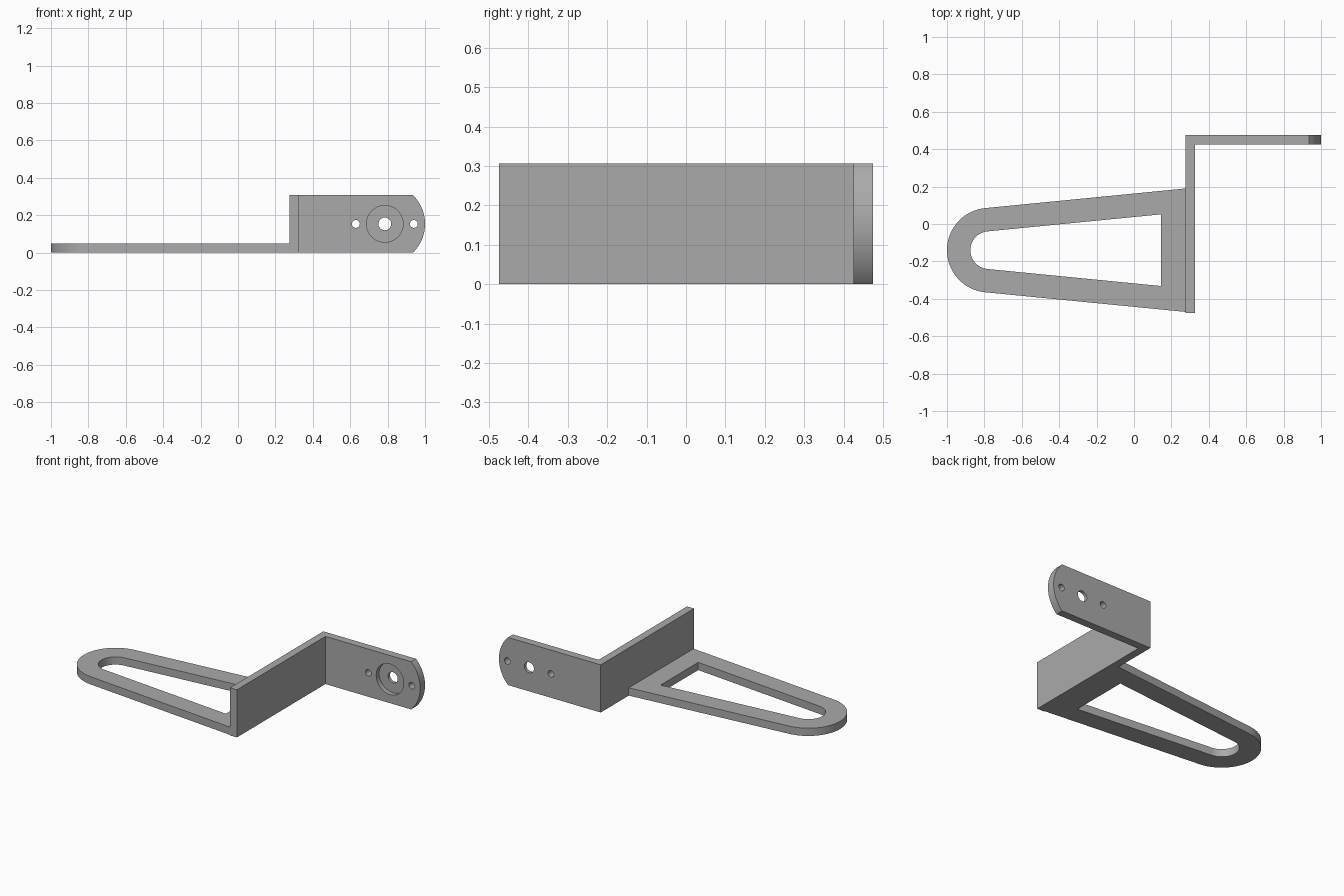
import bpy, bmesh
from math import sin, cos, pi, atan, asin
from mathutils import Vector

cube = bpy.data.objects.get("Cube")
if cube:
    bpy.data.objects.remove(cube, do_unlink=True)

HEIGHT = 0.307       # wall and mounting plate
THICK = 0.05         # sheet thickness
WALL_X = 0.275       # outer face of the wall
HALF_Y = 0.475
MID_Z = HEIGHT / 2

metal = bpy.data.materials.new("plain grey")
metal.use_nodes = True
grey = (0.4, 0.4, 0.4, 1)
metal.diffuse_color = grey
metal.node_tree.nodes["Principled BSDF"].inputs["Base Color"].default_value = grey


def arc(cx, cy, r, start, end, n=40):
    return [(cx + r * cos(start + (end - start) * i / n),
             cy + r * sin(start + (end - start) * i / n)) for i in range(n + 1)]


def circle(cx, cy, r):
    return arc(cx, cy, r, 0, 2 * pi, 48)[:-1]


def prism(name, outline, low, high, upright=False):
    """Extrude an outline along z, or along y when upright (outline in x, z)."""
    place = (lambda a, b, h: (a, h, b)) if upright else (lambda a, b, h: (a, b, h))
    bm = bmesh.new()
    face = bm.faces.new([bm.verts.new(place(a, b, low)) for a, b in outline])
    top = bmesh.ops.extrude_face_region(bm, geom=[face])["geom"]
    moved = [v for v in top if isinstance(v, bmesh.types.BMVert)]
    bmesh.ops.translate(bm, verts=moved, vec=Vector(place(0, 0, high - low)))
    bmesh.ops.recalc_face_normals(bm, faces=bm.faces)
    mesh = bpy.data.meshes.new(name)
    bm.to_mesh(mesh)
    bm.free()
    mesh.materials.append(metal)
    obj = bpy.data.objects.new(name, mesh)
    bpy.context.collection.objects.link(obj)
    return obj


def cut(obj, cutter):
    cutter.hide_render = True
    mod = obj.modifiers.new("cut", "BOOLEAN")
    mod.operation, mod.solver, mod.object = "DIFFERENCE", "EXACT", cutter
    bpy.context.view_layer.objects.active = obj
    bpy.ops.object.modifier_apply(modifier=mod.name)
    bpy.data.objects.remove(cutter, do_unlink=True)


def finish(obj):
    bpy.ops.object.select_all(action="DESELECT")
    obj.select_set(True)
    bpy.context.view_layer.objects.active = obj
    bpy.ops.object.shade_smooth_by_angle(angle=pi / 6)


# Tapered loop arm: round nose with straight sides widening to the wall
NOSE_X, NOSE_Y = -0.774, -0.14
SLOPE = atan(0.098)


def loop(radius, end_x):
    nose = arc(NOSE_X, NOSE_Y, radius, pi / 2 + SLOPE, 3 * pi / 2 - SLOPE)
    x, y = nose[0]
    half = y - NOSE_Y + (end_x - x) * 0.098
    return [(end_x, NOSE_Y + half)] + nose + [(end_x, NOSE_Y - half)]


arm = prism("loop_arm", loop(0.226, WALL_X), 0, THICK)
cut(arm, prism("arm_opening", loop(0.101, 0.145), -THICK, 2 * THICK))

# Upright wall
x0, x1 = WALL_X, WALL_X + THICK
wall = prism("upright_wall",
             [(x0, -HALF_Y), (x1, -HALF_Y), (x1, HALF_Y), (x0, HALF_Y)], 0, HEIGHT)

# Mounting plate with a rounded end, centred on its main hole
HOLE_X, END_R = 0.785, 0.215
spread = asin(MID_Z / END_R)
front = HALF_Y - THICK
plate = prism("mounting_plate",
              [(x1, HEIGHT), (x1, 0)] + arc(HOLE_X, MID_Z, END_R, -spread, spread),
              front, HALF_Y, upright=True)

# Counterbore on the front face, then the through holes
cut(plate, prism("counterbore", circle(HOLE_X, MID_Z, 0.098),
                 front - THICK, front + 0.03, upright=True))
for x, r in ((HOLE_X, 0.034), (HOLE_X - 0.155, 0.021), (HOLE_X + 0.155, 0.021)):
    cut(plate, prism("hole", circle(x, MID_Z, r),
                     front - THICK, HALF_Y + THICK, upright=True))

for part in (arm, wall, plate):
    finish(part)
